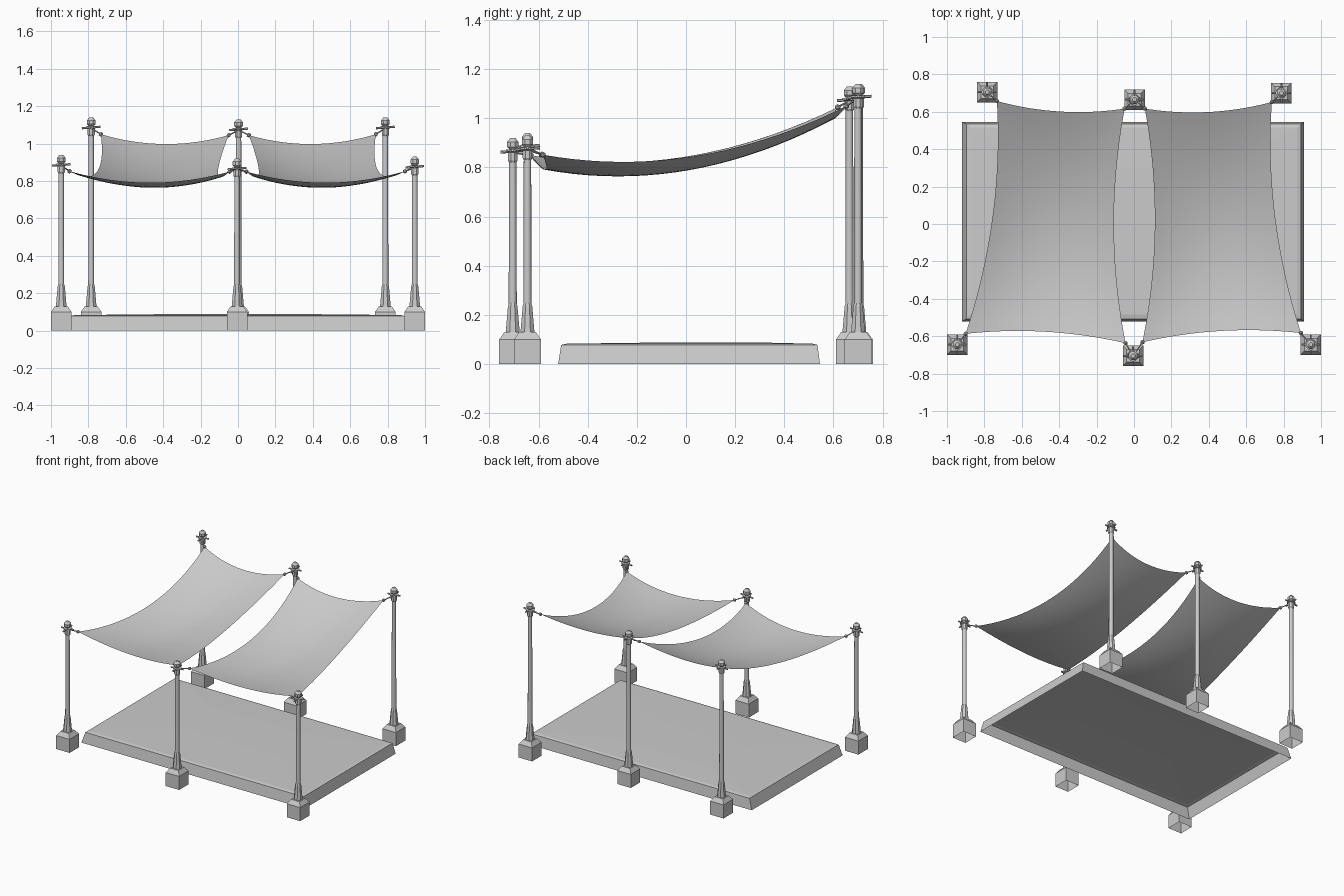
import bpy, bmesh, math
from mathutils import Vector

if "Cube" in bpy.data.objects:
    bpy.data.objects.remove(bpy.data.objects["Cube"])


def finish(bm, name, smooth=None):
    bmesh.ops.recalc_face_normals(bm, faces=bm.faces)
    me = bpy.data.meshes.new(name)
    bm.to_mesh(me)
    bm.free()
    ob = bpy.data.objects.new(name, me)
    bpy.context.collection.objects.link(ob)
    if smooth:
        bpy.context.view_layer.objects.active = ob
        ob.select_set(True)
        bpy.ops.object.shade_smooth_by_angle(angle=math.radians(smooth))
        ob.select_set(False)
    return ob


def loft(bm, rings, cap_start=True, cap_end=True):
    loops = [[bm.verts.new(p) for p in r] for r in rings]
    n = len(loops[0])
    for a, b in zip(loops, loops[1:]):
        for i in range(n):
            bm.faces.new((a[i], a[(i + 1) % n], b[(i + 1) % n], b[i]))
    if cap_start:
        bm.faces.new(loops[0][::-1])
    if cap_end:
        bm.faces.new(loops[-1])


def ring(x, y, r, z, n, turn=0.5):
    return [(x + r * math.cos((i + turn) * math.tau / n),
             y + r * math.sin((i + turn) * math.tau / n), z) for i in range(n)]


def turned(name, x, y, profile, n, smooth=None, open_bottom=False):
    bm = bmesh.new()
    loft(bm, [ring(x, y, r, z, n) for r, z in profile], not open_bottom)
    return finish(bm, name, smooth)


def rod(name, a, b, r, n=6):
    a, b = Vector(a), Vector(b)
    d = b - a
    bm = bmesh.new()
    bmesh.ops.create_cone(bm, cap_ends=True, segments=n, radius1=r, radius2=r, depth=d.length)
    bm.transform(d.to_track_quat('Z', 'Y').to_matrix().to_4x4())
    bmesh.ops.translate(bm, verts=bm.verts, vec=(a + b) / 2)
    return finish(bm, name)


def rect(x0, x1, y0, y1, z):
    return [(x0, y0, z), (x1, y0, z), (x1, y1, z), (x0, y1, z)]


# low plinth: tapered walls, gently raised top, open underneath
bm = bmesh.new()
loft(bm, [rect(-.92, .91, -.52, .545, 0), rect(-.895, .892, -.508, .535, .078),
          rect(-.875, .872, -.485, .515, .083), rect(-.4, .4, -.1, .3, .088)], cap_start=False)
finish(bm, "platform")


def post(name, x, y, h):
    s = math.sqrt(2)
    # square footing with chamfered top
    turned(name + "_footing", x, y, [(.055 * s, 0), (.055 * s, .1), (.034 * s, .13)], 4, open_bottom=True)
    # flared sleeve and pole
    turned(name + "_sleeve", x, y, [(.031, .128), (.021, .235), (.0165, .25)], 8)
    turned(name + "_pole", x, y, [(.0165, .24), (.015, h - .05)], 10, 40)
    # collar and finial
    turned(name + "_collar", x, y, [(.016, h - .1), (.021, h - .092), (.021, h - .06), (.03, h - .056),
                                    (.03, h - .048), (.013, h - .046)], 8)
    turned(name + "_finial", x, y, [(.013, h - .048), (.025, h - .036), (.025, h - .016), (.011, h)], 8)
    # crossed tie bars
    rod(name + "_tie_bar_x", (x - .05, y, h - .058), (x + .05, y, h - .05), .006)
    rod(name + "_tie_bar_y", (x, y - .05, h - .058), (x, y + .05, h - .05), .006)
    return Vector((x, y, h - .058))


FL = post("front_left", -.945, -.645, .94)
FM = post("front_middle", -.005, -.705, .92)
FR = post("front_right", .945, -.645, .93)
BL = post("back_left", -.785, .705, 1.14)
BM = post("back_middle", .003, .665, 1.13)
BR = post("back_right", .788, .7, 1.14)


def sail(name, corners, posts, n=20):
    fl, fr, bl, br = [Vector(c) for c in corners]
    bm = bmesh.new()
    grid = []
    for j in range(n + 1):
        v = j / n
        pv = 4 * v * (1 - v)
        row = []
        for i in range(n + 1):
            u = i / n
            pu = 4 * u * (1 - u)
            p = fl.lerp(fr, u).lerp(bl.lerp(br, u), v)
            # edges bow inwards, cloth sags both ways
            p.x += .06 * pv * (1 - 2 * u)
            p.y += .036 * pu * (1 - 2 * v)
            p.z -= .105 * pv + (.06 - .01 * v) * pu
            row.append(bm.verts.new(p))
        grid.append(row)
    for j in range(n):
        for i in range(n):
            bm.faces.new((grid[j][i], grid[j][i + 1], grid[j + 1][i + 1], grid[j + 1][i]))
    finish(bm, name, 60)
    # corner toggles and cords to the posts
    for k, (c, p) in enumerate(zip((fl, fr, bl, br), posts)):
        bm = bmesh.new()
        bmesh.ops.create_icosphere(bm, subdivisions=1, radius=.013)
        bmesh.ops.translate(bm, verts=bm.verts, vec=c)
        finish(bm, f"{name}_toggle_{k}")
        rod(f"{name}_cord_{k}", c, p, .004)


sail("left_sail", [(-.9, -.587, .852), (-.045, -.637, .85), (-.733, .657, 1.05), (-.05, .617, 1.045)],
     (FL, FM, BL, BM))
sail("right_sail", [(.045, -.632, .85), (.893, -.583, .852), (.058, .617, 1.045), (.737, .652, 1.05)],
     (FM, FR, BM, BR))
